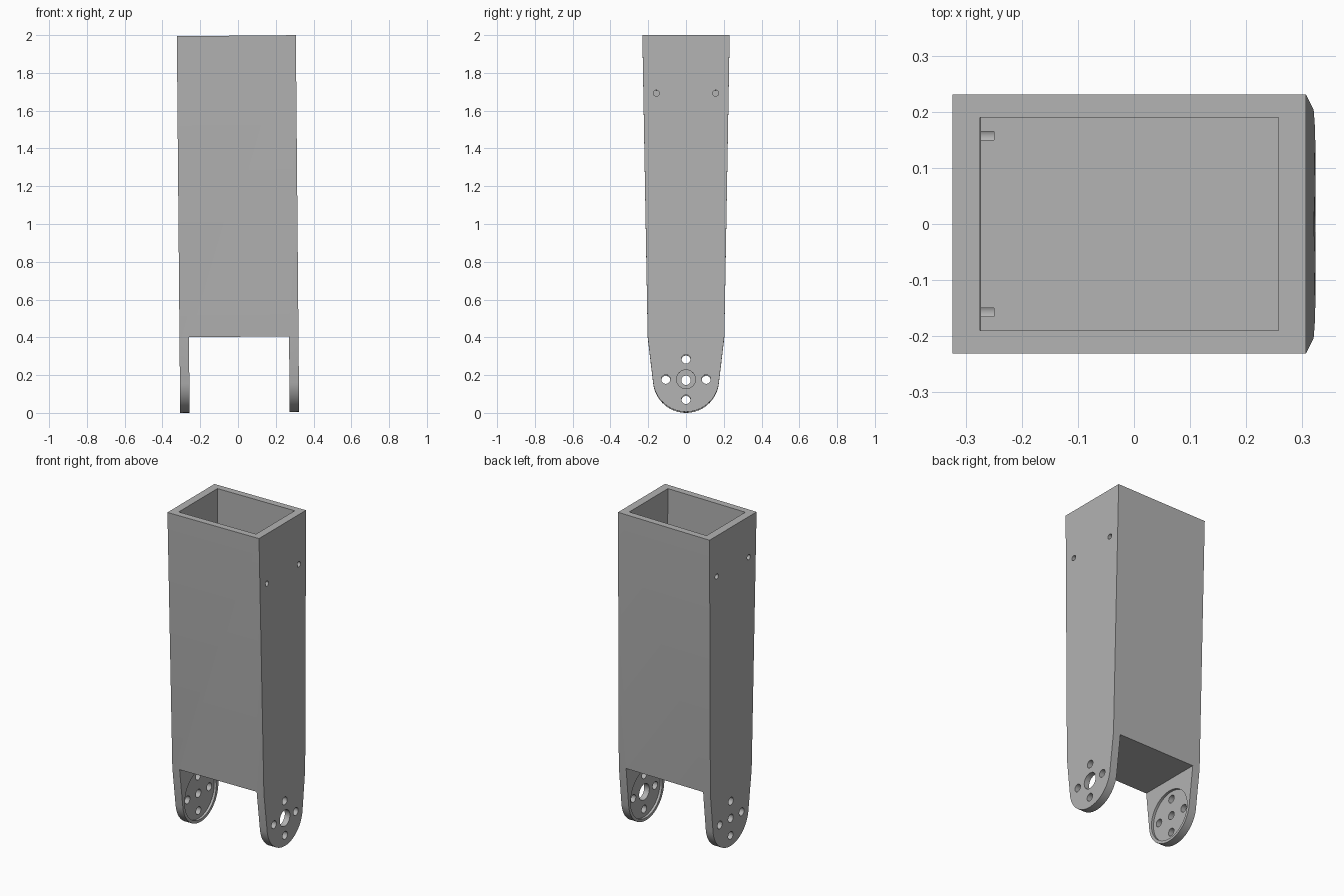
import bpy, bmesh, math
from mathutils import Matrix, Vector

cube = bpy.data.objects.get("Cube")
if cube:
    bpy.data.objects.remove(cube, do_unlink=True)

grey = bpy.data.materials.new("plain_grey")
grey.use_nodes = True
colour = (0.45, 0.45, 0.45, 1)
grey.diffuse_color = colour
grey.node_tree.nodes["Principled BSDF"].inputs["Base Color"].default_value = colour

HALF = 0.315            # half width across x
WALL = 0.05             # lug thickness
R = 0.175               # lug end radius, also the pivot height
SLOT = 0.403            # underside of the box
FLOOR = 1.757           # floor of the top pocket
SHOULDER = 0.203        # half depth where the taper changes


def make_object(name, bm):
    bmesh.ops.recalc_face_normals(bm, faces=bm.faces)
    mesh = bpy.data.meshes.new(name)
    bm.to_mesh(mesh)
    bm.free()
    mesh.materials.append(grey)
    obj = bpy.data.objects.new(name, mesh)
    bpy.context.collection.objects.link(obj)
    return obj


def box(low, high):
    low, high = Vector(low), Vector(high)
    bm = bmesh.new()
    bmesh.ops.create_cube(bm, size=1, matrix=Matrix.Translation((low + high) / 2)
                          @ Matrix.Diagonal((*(high - low), 1)))
    return make_object("cutter", bm)


def bore(x0, x1, y, z, radius, sides=32):
    bm = bmesh.new()
    bmesh.ops.create_cone(bm, cap_ends=True, segments=sides, radius1=radius, radius2=radius,
                          depth=abs(x1 - x0),
                          matrix=Matrix.Translation(((x0 + x1) / 2, y, z))
                          @ Matrix.Rotation(math.pi / 2, 4, "Y"))
    return make_object("cutter", bm)


def cut(target, cutter):
    mod = target.modifiers.new("cut", "BOOLEAN")
    mod.operation, mod.solver, mod.object = "DIFFERENCE", "EXACT", cutter
    bpy.context.view_layer.objects.active = target
    bpy.ops.object.modifier_apply(modifier=mod.name)
    bpy.data.objects.remove(cutter, do_unlink=True)


# Side profile: tapered box running tangent into a round lug end
dz = SLOT - R
tangent = math.atan2(dz, SHOULDER) - math.acos(R / math.hypot(SHOULDER, dz))
steps = 40
profile = [(-0.231, 1.997), (-SHOULDER, SLOT)]
for i in range(steps + 1):
    a = math.pi - tangent + (math.pi + 2 * tangent) * i / steps
    profile.append((R * math.cos(a), R + 0.003 + R * math.sin(a)))
profile += [(SHOULDER, SLOT), (0.231, 1.997)]

bm = bmesh.new()
face = bm.faces.new([bm.verts.new((-HALF, y, z)) for y, z in profile])
side = bmesh.ops.extrude_face_region(bm, geom=[face])["geom"]
bmesh.ops.translate(bm, vec=(2 * HALF, 0, 0),
                    verts=[v for v in side if isinstance(v, bmesh.types.BMVert)])
bracket = make_object("bracket_body", bm)

# Slot between the lugs and open pocket at the top
inner = HALF - WALL
cut(bracket, box((-inner, -0.5, -0.5), (inner, 0.5, SLOT)))
cut(bracket, box((-inner - 0.001, -0.19, FLOOR), (inner + 0.001, 0.19, 2.5)))

# Shallow round recesses and screw holes on both lugs
for s in (-1, 1):
    cut(bracket, bore(s * (inner - 0.05), s * (inner + 0.015), 0, R, 0.155, 64))
    centre_radius = 0.05 if s > 0 else 0.025
    cut(bracket, bore(s * 0.2, s * 0.4, 0, R, centre_radius))
    for y, z in ((0.107, 0), (-0.107, 0), (0, 0.107), (0, -0.107)):
        cut(bracket, bore(s * 0.2, s * 0.4, y, R + z, 0.024))
    # Blind screw holes near the top
    for y in (-0.157, 0.157):
        cut(bracket, bore(s * 0.243, s * 0.4, y, 1.69 if s > 0 else 1.743, 0.016))

# Slight lean of the whole bracket
pivot = Vector((0, 0, 1))
bracket.data.transform(Matrix.Translation(pivot) @ Matrix.Rotation(-0.0088, 4, "Y")
                       @ Matrix.Translation(-pivot))

bpy.ops.object.select_all(action="DESELECT")
bracket.select_set(True)
bpy.context.view_layer.objects.active = bracket
bpy.ops.object.shade_smooth_by_angle(angle=math.radians(20))
